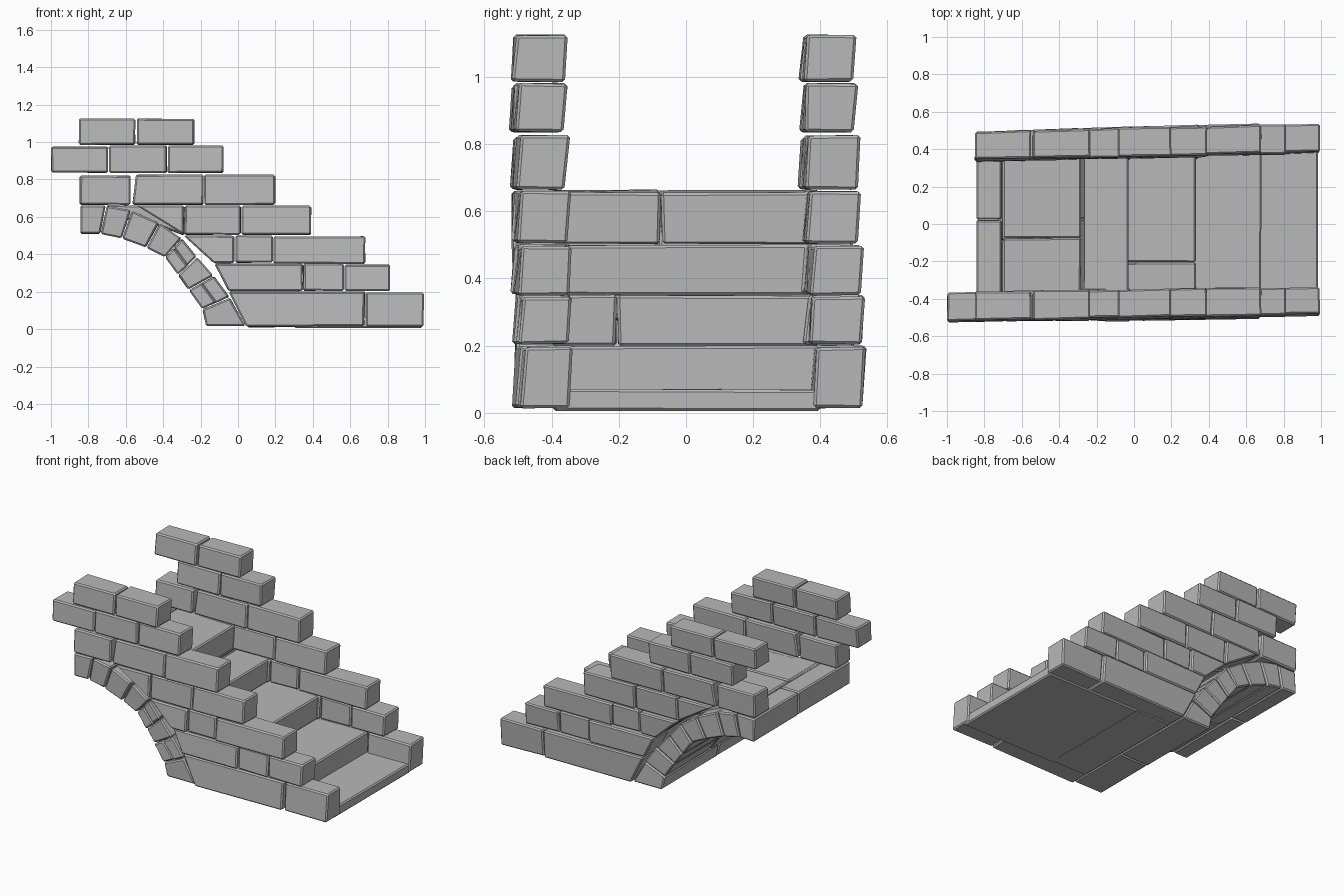
import bpy, bmesh, math, random
from mathutils import Vector

random.seed(4)
cube = bpy.data.objects.get("Cube")
if cube:
    bpy.data.objects.remove(cube)

# Single stone colour
stone_mat = bpy.data.materials.new("grey_stone")
stone_mat.use_nodes = True
GREY = (0.48, 0.48, 0.48, 1)
stone_mat.diffuse_color = GREY
stone_mat.node_tree.nodes["Principled BSDF"].inputs["Base Color"].default_value = GREY


def stone(name, outline, y0, y1, skew=0.0, lean=0.0, jitter=0.004, bevel=0.008):
    """Hewn block: an x-z outline run from y0 to y1, roughened and bevelled."""
    bm = bmesh.new()
    mid_z = sum(z for x, z in outline) / len(outline)
    rings = []
    for y in (y0, y1):
        ring = []
        for x, z in outline:
            j = [random.uniform(-jitter, jitter) for k in range(3)]
            ring.append(bm.verts.new((x + j[0] * 0.5,
                                      y + skew * x + lean * (z - mid_z) + j[1],
                                      max(z + j[2] * 0.5, 0))))
        rings.append(ring)
    a, b = rings
    bm.faces.new(a)
    bm.faces.new(b[::-1])
    n = len(a)
    for i in range(n):
        bm.faces.new((a[i], b[i], b[(i + 1) % n], a[(i + 1) % n]))
    bmesh.ops.recalc_face_normals(bm, faces=bm.faces)
    bmesh.ops.bevel(bm, geom=bm.edges[:], offset=bevel, segments=1,
                    affect='EDGES', clamp_overlap=True)
    mesh = bpy.data.meshes.new(name)
    bm.to_mesh(mesh)
    bm.free()
    mesh.materials.append(stone_mat)
    obj = bpy.data.objects.new(name, mesh)
    bpy.context.collection.objects.link(obj)
    return obj


def box(x0, x1, z0, z1):
    return [(x0, z0), (x1, z0), (x1, z1), (x0, z1)]


def raked(x_low, x_high, x1, z0, z1):
    """Block whose -x end slopes along the back of the arch."""
    return [(x_low, z0), (x1, z0), (x1, z1), (x_high, z1)]


# Side wall courses, bottom to top
COURSES = [
    [raked(0.045, -0.05, 0.675, 0.015, 0.2), box(0.685, 0.993, 0.015, 0.195)],
    [raked(-0.05, -0.125, 0.345, 0.205, 0.35), box(0.35, 0.565, 0.205, 0.35),
     box(0.57, 0.813, 0.205, 0.345)],
    [raked(-0.13, -0.29, -0.02, 0.355, 0.5), box(-0.015, 0.185, 0.355, 0.5),
     box(0.19, 0.68, 0.35, 0.495)],
    [raked(-0.29, -0.54, -0.29, 0.505, 0.66)[1:], box(-0.285, 0.015, 0.505, 0.66),
     box(0.02, 0.39, 0.505, 0.66)],
    [box(-0.845, -0.575, 0.665, 0.82), raked(-0.565, -0.545, -0.185, 0.665, 0.825),
     box(-0.18, 0.198, 0.665, 0.825)],
    [box(-0.998, -0.695, 0.835, 0.975), box(-0.69, -0.38, 0.835, 0.98),
     box(-0.375, -0.078, 0.835, 0.98)],
    [box(-0.85, -0.55, 0.985, 1.125), box(-0.54, -0.235, 0.985, 1.125)],
]
for side, centre, skew in (("right", -0.43, 0.016), ("left", 0.433, 0.022)):
    for row, course in enumerate(COURSES):
        for i, outline in enumerate(course):
            # The left wall lacks the overhanging end block
            if side == "left" and row == 5 and i == 0:
                continue
            half = 0.072 + random.uniform(0, 0.006)
            if i == 0 and row < 4:
                half += 0.008
            stone(f"{side}_wall_course_{row + 1}_block_{i + 1}", outline,
                  centre - half, centre + half, skew, lean=0.07)

# Steps between the walls, each split across the width where the stones meet
STEPS = [
    (box(0.3, 0.985, 0.005, 0.07), []),
    (raked(0.05, -0.04, 0.68, 0.01, 0.2), []),
    (raked(-0.04, -0.11, 0.33, 0.2, 0.35), [-0.205]),
    (raked(-0.12, -0.275, -0.03, 0.35, 0.5), []),
    ([(-0.285, 0.5), (-0.285, 0.657), (-0.7, 0.663), (-0.7, 0.61), (-0.42, 0.55)], [-0.075]),
]
for i, (outline, splits) in enumerate(STEPS):
    cuts = [-0.4] + splits + [0.4]
    for k in range(len(cuts) - 1):
        stone(f"step_{i + 1}_slab_{k + 1}", outline, cuts[k] + 0.003, cuts[k + 1] - 0.003)

# Half arch: joints as (outer point, inner point), from the crown to the foot
JOINTS = [((-0.845, 0.66), (-0.845, 0.51)), ((-0.705, 0.66), (-0.735, 0.51)),
          ((-0.57, 0.635), (-0.62, 0.485)), ((-0.42, 0.565), (-0.49, 0.435)),
          ((-0.30, 0.485), (-0.39, 0.385)), ((-0.22, 0.385), (-0.32, 0.29)),
          ((-0.13, 0.285), (-0.265, 0.21)), ((-0.045, 0.17), (-0.19, 0.107)),
          ((0.04, 0.015), (-0.17, 0.015))]
HALVED = (4, 6)   # stones made of an outer and an inner piece


def between(p, q, t):
    return tuple(Vector(p).lerp(Vector(q), t))


for i in range(len(JOINTS) - 1):
    (o0, i0), (o1, i1) = JOINTS[i], JOINTS[i + 1]
    # Leave a thin open joint between neighbouring stones
    o0, o1 = between(o0, o1, 0.02), between(o0, o1, 0.98)
    i0, i1 = between(i0, i1, 0.02), between(i0, i1, 0.98)
    cuts = [-0.51, 0.03 if i % 2 == 0 else -0.08, 0.5]
    for k in range(2):
        y0 = cuts[k] + 0.002 + (random.uniform(-0.006, 0.006) if k == 0 else 0)
        y1 = cuts[k + 1] - 0.002
        if i in HALVED and k == 0:
            m0, m1 = between(o0, i0, 0.5), between(o1, i1, 0.5)
            stone(f"arch_stone_{i + 1}_outer", [o0, o1, m1, m0], y0, y1, 0.01)
            stone(f"arch_stone_{i + 1}_inner", [m0, m1, i1, i0], y0, y1, 0.01)
        else:
            stone(f"arch_stone_{i + 1}_part_{k + 1}", [o0, o1, i1, i0], y0, y1, 0.01)
